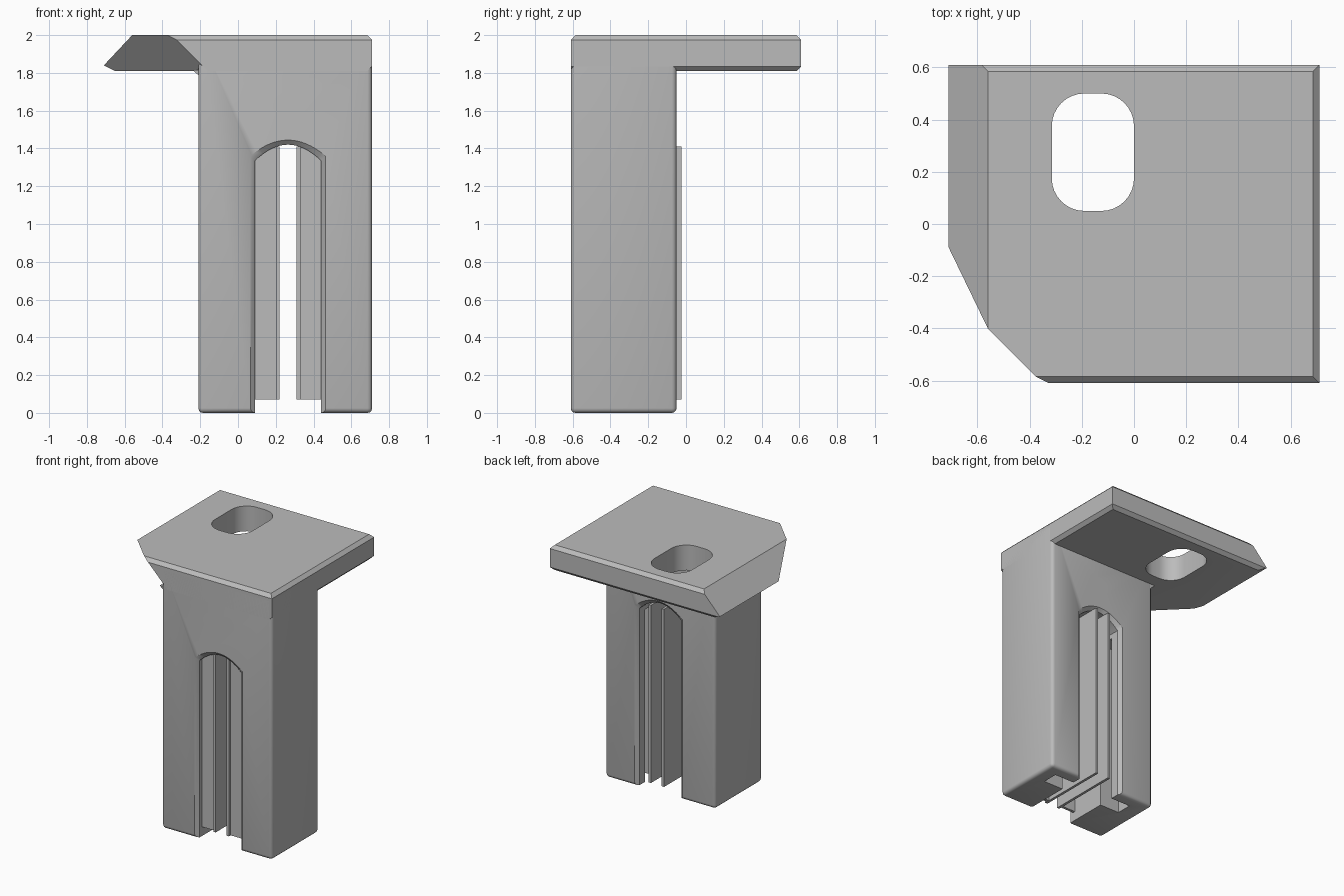
import bpy, bmesh
from mathutils import Vector

cube = bpy.data.objects.get("Cube")
if cube:
    bpy.data.objects.remove(cube, do_unlink=True)

grey = bpy.data.materials.new("plain grey")
grey.use_nodes = True
grey.diffuse_color = (0.5, 0.5, 0.5, 1)
grey.node_tree.nodes["Principled BSDF"].inputs["Base Color"].default_value = (0.5, 0.5, 0.5, 1)


def finish(name, bm):
    bmesh.ops.recalc_face_normals(bm, faces=bm.faces)
    mesh = bpy.data.meshes.new(name)
    bm.to_mesh(mesh)
    bm.free()
    mesh.materials.append(grey)
    obj = bpy.data.objects.new(name, mesh)
    bpy.context.collection.objects.link(obj)
    return obj


def box(lo, hi):
    bm = bmesh.new()
    bmesh.ops.create_cube(bm, size=1)
    for v in bm.verts:
        v.co = Vector([lo[i] + (v.co[i] + 0.5) * (hi[i] - lo[i]) for i in range(3)])
    return bm


def loft(rings):
    """Closed solid through equal rings of points."""
    bm = bmesh.new()
    loops = [[bm.verts.new(p) for p in ring] for ring in rings]
    n = len(loops[0])
    for a, b in zip(loops, loops[1:]):
        for i in range(n):
            j = (i + 1) % n
            bm.faces.new((a[i], a[j], b[j], b[i]))
    bm.faces.new(loops[0])
    bm.faces.new(loops[-1])
    return bm


def subtract(obj, bm):
    cutter = finish("cutter", bm)
    cutter.hide_render = True
    mod = obj.modifiers.new("cut", "BOOLEAN")
    mod.operation = "DIFFERENCE"
    mod.solver = "EXACT"
    mod.object = cutter
    bpy.context.view_layer.objects.active = obj
    bpy.ops.object.modifier_apply(modifier=mod.name)
    bpy.data.objects.remove(cutter, do_unlink=True)


def smooth(obj):
    bpy.ops.object.select_all(action="DESELECT")
    obj.select_set(True)
    bpy.context.view_layer.objects.active = obj
    bpy.ops.object.shade_smooth_by_angle(angle=0.6)


# Top plate: a box trimmed by chamfer planes
bm = box((-0.71, -0.61, 1.81), (0.71, 0.61, 2))
planes = [
    ((-0.56, 0, 2), (-0.16, 0, 0.15)),      # wide side slope
    ((-0.71, 0, 1.84), (-1, 0, -2)),        # side underside
    ((-0.56, -0.40, 2), (-1, -1, -1)),      # undercut corner
    ((0, -0.585, 2), (0, -1, 1)),
    ((0, 0.585, 2), (0, 1, 1)),
    ((0.685, 0, 2), (1, 0, 1)),
    ((0, 0.585, 1.81), (0, 1, -1)),
    ((0.685, 0, 1.81), (1, 0, -1)),
]
for point, normal in planes:
    geom = bm.verts[:] + bm.edges[:] + bm.faces[:]
    cut = bmesh.ops.bisect_plane(bm, geom=geom, plane_co=point, plane_no=normal, clear_outer=True)
    rim = [e for e in cut["geom_cut"] if isinstance(e, bmesh.types.BMEdge)]
    bmesh.ops.contextual_create(bm, geom=rim)
plate = finish("top_plate", bm)

# Oblong hole in the plate
bm = box((-0.315, 0.05, 1.7), (0, 0.5, 2.1))
upright = [e for e in bm.edges if abs(e.verts[0].co.z - e.verts[1].co.z) > 0.1]
bmesh.ops.bevel(bm, geom=upright, offset=0.125, segments=8, profile=0.5, affect="EDGES")
subtract(plate, bm)
smooth(plate)

# Upright block with softened edges
bm = box((-0.21, -0.61, 0), (0.71, -0.05, 1.95))
soft = [e for e in bm.edges if min(v.co.z for v in e.verts) < 1]
bmesh.ops.bevel(bm, geom=soft, offset=0.025, segments=3, profile=0.5, affect="EDGES")
block = finish("upright_block", bm)

# Arched slot with a flared rim on both faces
MID = 0.265


def arch(y, grow):
    half = 0.175 + grow
    pts = [(MID + half, y, -0.2), (MID - half, y, -0.2)]
    for i in range(17):
        t = i / 8 - 1
        pts.append((MID + t * half, y, 1.42 + grow - 0.085 * t * t))
    return pts


subtract(block, loft([arch(-0.62, 0.035), arch(-0.587, 0), arch(-0.073, 0), arch(-0.04, 0.035)]))

# Hidden groove that opens at the feet
subtract(block, box((MID - 0.34, -0.26, -0.1), (MID + 0.34, -0.14, 1.3)))

# Round cross hole
bm = bmesh.new()
bmesh.ops.create_cone(bm, cap_ends=True, segments=32, radius1=0.073, radius2=0.073, depth=1)
for v in bm.verts:
    v.co = Vector((MID + v.co.x, v.co.z - 0.33, 1.62 + v.co.y))
subtract(block, bm)
smooth(block)

# Small fillet where the block meets the plate
wedge = [(-0.24, 1.815), (-0.19, 1.815), (-0.19, 1.77)]
finish("joint_fillet", loft([[(x, y, z) for x, z in wedge] for y in (-0.59, -0.05)]))

# Thin fins and their front webs inside the slot, mirrored about the slot
for side, label in ((-1, "right"), (1, "left")):
    def span(a, b):
        return sorted((MID + side * a, MID + side * b))
    x0, x1 = span(0.045, 0.065)
    finish(label + "_fin", box((x0, -0.58, 0.07), (x1, -0.025, 1.41)))
    x0, x1 = span(0.06, 0.18)
    finish(label + "_fin_web", box((x0, -0.56, 0.07), (x1, -0.54, 1.41)))
